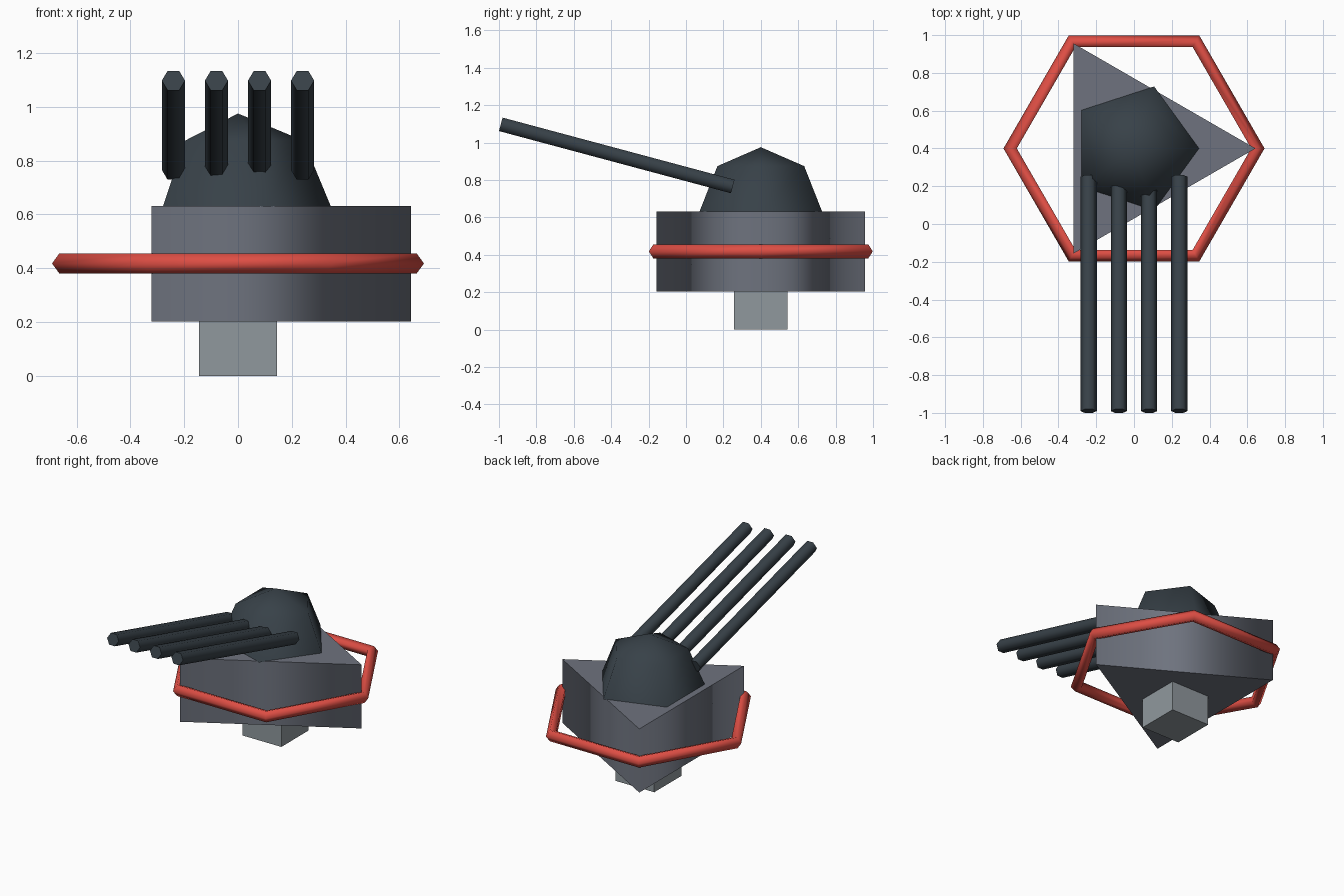
import bpy, bmesh
from math import sin, cos, pi, radians
from mathutils import Matrix

cube = bpy.data.objects.get("Cube")
if cube:
    bpy.data.objects.remove(cube, do_unlink=True)


def material(name, rgb):
    mat = bpy.data.materials.new(name)
    mat.use_nodes = True
    mat.diffuse_color = (*rgb, 1)
    mat.node_tree.nodes["Principled BSDF"].inputs["Base Color"].default_value = (*rgb, 1)
    return mat


dark = material("dark gunmetal", (0.039, 0.053, 0.065))
slate = material("slate grey", (0.156, 0.171, 0.209))
pale = material("pale grey", (0.279, 0.314, 0.337))
red = material("red", (0.73, 0.076, 0.058))


def finish(name, bm, mat, matrix):
    bmesh.ops.recalc_face_normals(bm, faces=bm.faces)
    mesh = bpy.data.meshes.new(name)
    bm.to_mesh(mesh)
    bm.free()
    mesh.materials.append(mat)
    obj = bpy.data.objects.new(name, mesh)
    obj.matrix_world = matrix
    bpy.context.collection.objects.link(obj)
    return obj


def lathe(name, profile, sides, mat, matrix, loop=False):
    """Revolve (radius, z) points; smooth sides, flat sharp-edged caps."""
    bm = bmesh.new()
    rings = []
    for r, z in profile:
        if r == 0:
            rings.append([bm.verts.new((0, 0, z))] * sides)
        else:
            rings.append([bm.verts.new((r * cos(2 * pi * i / sides),
                                        r * sin(2 * pi * i / sides), z)) for i in range(sides)])
    pairs = list(zip(rings, rings[1:]))
    if loop:
        pairs.append((rings[-1], rings[0]))
    for a, b in pairs:
        for i in range(sides):
            j = (i + 1) % sides
            corners = list(dict.fromkeys((a[i], a[j], b[j], b[i])))
            bm.faces.new(corners).smooth = True
    if not loop:
        for ring, (r, z) in ((rings[0], profile[0]), (rings[-1], profile[-1])):
            if r:
                cap = bm.faces.new(ring)
                for edge in cap.edges:
                    edge.smooth = False
    return finish(name, bm, mat, matrix)


CY = 0.4  # y of the turret axis


def at(z):
    return Matrix.Translation((0, CY, z))


# Mounting block
bm = bmesh.new()
bmesh.ops.create_cube(bm, size=0.288)
finish("mounting_block", bm, pale, at(0.144))

# Three-sided turret body
lathe("turret_body", [(0.643, 0.203), (0.643, 0.632)], 3, slate, at(0))

# Six-sided ring with a five-sided tube
tube = [(0.652 + 0.039 * cos(2 * pi * k / 5), 0.039 * sin(2 * pi * k / 5)) for k in range(5)]
lathe("guard_ring", tube, 6, red, at(0.418), loop=True)

# Five-sided dome
R = 0.345
lathe("dome", [(R, 0), (R * cos(pi / 4), R * sin(pi / 4)), (0, R)], 5, dark, at(0.63))

# Four raised gun barrels
tilt = Matrix.Rotation(radians(75), 4, 'X')
for k in range(4):
    spot = Matrix.Translation((-0.24 + 0.16 * k, 0.25, 0.765))
    lathe(f"barrel_{k + 1}", [(0.043, 0), (0.043, 1.284)], 6, dark, spot @ tilt)
